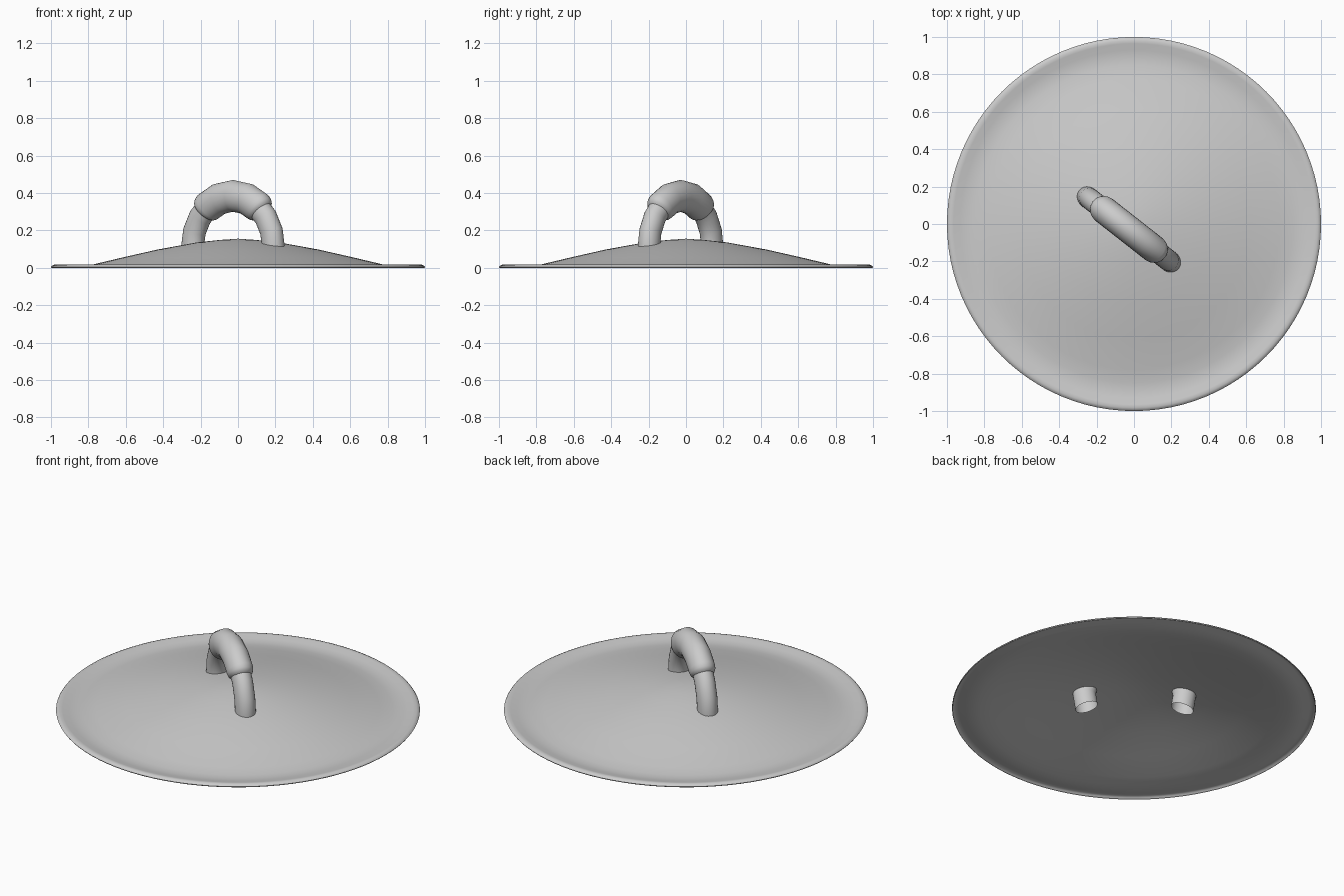
import bpy, bmesh, math
from mathutils import Vector

if "Cube" in bpy.data.objects:
    bpy.data.objects.remove(bpy.data.objects["Cube"])


def make_object(name, rings, closed_angle=40):
    """Skin a list of equal-sized point rings into a smooth shaded tube."""
    bm = bmesh.new()
    loops = [[bm.verts.new(p) for p in ring] for ring in rings]
    for a, b in zip(loops, loops[1:]):
        n = len(a)
        for i in range(n):
            j = (i + 1) % n
            bm.faces.new((a[i], a[j], b[j], b[i]))
    bmesh.ops.remove_doubles(bm, verts=bm.verts, dist=1e-5)
    bmesh.ops.recalc_face_normals(bm, faces=bm.faces)
    me = bpy.data.meshes.new(name)
    bm.to_mesh(me)
    bm.free()
    ob = bpy.data.objects.new(name, me)
    bpy.context.collection.objects.link(ob)
    bpy.context.view_layer.objects.active = ob
    ob.select_set(True)
    bpy.ops.object.shade_smooth_by_angle(angle=math.radians(closed_angle))
    ob.select_set(False)
    return ob


# Lid: thin shell with shallow dome, gutter and raised rim
profile = [(0, .156), (.1, .149), (.22, .136), (.43, .098), (.62, .055),
           (.78, .017), (.85, .005), (.89, .003), (.93, .007), (.965, .015),
           (.982, .017), (.994, .012), (1.0, .005), (.997, 0)]
SEG = 96
lid_rings = [[(r * math.cos(2 * math.pi * i / SEG),
               r * math.sin(2 * math.pi * i / SEG), z) for i in range(SEG)]
             for r, z in profile]
make_object("lid", lid_rings)

# Handle arc shared by the bow and the grip
CENTRE = Vector((-.027, -.029, .11))
ALONG = Vector((.787, -.617, 0)).normalized()
SIDE = Vector((-ALONG.y, ALONG.x, 0))
UP = Vector((0, 0, 1))
ARC = .275


def arc_ring(deg, radial, across, n=24):
    t = math.radians(deg)
    out = ALONG * math.sin(t) + UP * math.cos(t)
    mid = CENTRE + out * ARC
    return [mid + out * radial * math.cos(2 * math.pi * i / n)
            + SIDE * across * math.sin(2 * math.pi * i / n) for i in range(n)]


# Bow: open-ended tube whose feet pass through the lid
make_object("handle_bow", [arc_ring(d, .064, .057) for d in
                           (-107, -90, -72, -54, -36, -18, 0,
                            18, 36, 54, 72, 90, 107)])

# Grip: thicker sleeve with rounded ends
half = [(46, .72), (44.5, .86), (42, .95), (38, 1), (20, 1)]
stations = ([(-d, s) for d, s in half] + [(0, 1)]
            + [(d, s) for d, s in reversed(half)])
make_object("handle_grip", [arc_ring(d, .085 * s, .074 * s)
                            for d, s in stations], 60)
